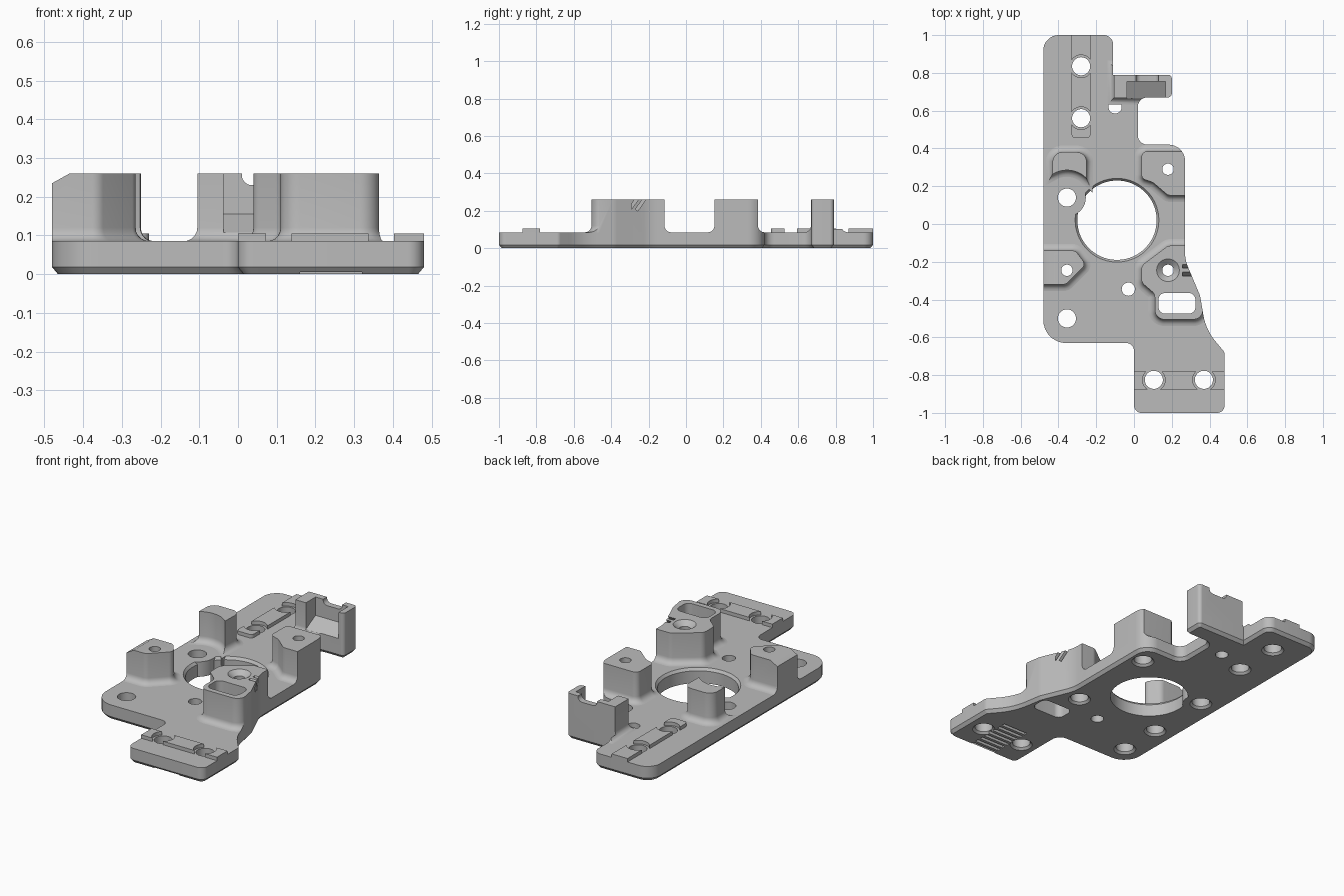
import bpy, bmesh, math
from mathutils import Vector, Matrix

cube = bpy.data.objects.get("Cube")
if cube:
    bpy.data.objects.remove(cube, do_unlink=True)

grey = bpy.data.materials.new("plain grey")
grey.use_nodes = True
GREY = (0.5, 0.5, 0.5, 1)
grey.diffuse_color = GREY
grey.node_tree.nodes["Principled BSDF"].inputs["Base Color"].default_value = GREY

TOP, HIGH, PAD, FILLET = 0.085, 0.26, 0.105, 0.035


def rounded(corners, steps=7):
    """Counter-clockwise outline from (x, y, radius) corners."""
    out = []
    for i, (x, y, r) in enumerate(corners):
        p = Vector((x, y))
        if r == 0:
            out.append(p)
            continue
        a = (Vector(corners[i - 1][:2]) - p).normalized()
        b = (Vector(corners[(i + 1) % len(corners)][:2]) - p).normalized()
        half = a.angle(b) / 2
        c = p + (a + b).normalized() * r / math.sin(half)
        s, e = [p + d * r / math.tan(half) - c for d in (a, b)]
        out += [c + s.lerp(e, k / steps).normalized() * r for k in range(steps + 1)]
    return out


def rect(x0, y0, x1, y1, r=0):
    return rounded([(x0, y0, r), (x1, y0, r), (x1, y1, r), (x0, y1, r)])


def circle(x, y, r, n=40):
    return [Vector((x + r * math.cos(k * math.tau / n), y + r * math.sin(k * math.tau / n))) for k in range(n)]


def offset(pts, d):
    out = []
    for i, p in enumerate(pts):
        e1 = (p - pts[i - 1]).normalized()
        e2 = (pts[(i + 1) % len(pts)] - p).normalized()
        n1, n2 = Vector((e1.y, -e1.x)), Vector((e2.y, -e2.x))
        out.append(p + (n1 + n2) * d / (1 + n1.dot(n2)))
    return out


def loft(name, rings, matrix=None):
    """Closed solid through (outline, z) rings."""
    bm = bmesh.new()
    add_loft(bm, rings)
    return finish(name, bm, matrix)


def add_loft(bm, rings):
    loops = [[bm.verts.new((p.x, p.y, z)) for p in pts] for pts, z in rings]
    n = len(loops[0])
    for lo, hi in zip(loops, loops[1:]):
        for i in range(n):
            bm.faces.new((lo[i], lo[(i + 1) % n], hi[(i + 1) % n], hi[i]))
    bm.faces.new(loops[0][::-1])
    bm.faces.new(loops[-1])


def finish(name, bm, matrix=None):
    if matrix:
        bm.transform(matrix)
    bmesh.ops.recalc_face_normals(bm, faces=bm.faces)
    me = bpy.data.meshes.new(name)
    bm.to_mesh(me)
    bm.free()
    me.materials.append(grey)
    ob = bpy.data.objects.new(name, me)
    bpy.context.collection.objects.link(ob)
    return ob


def box(name, size, matrix):
    bm = bmesh.new()
    bmesh.ops.create_cube(bm, size=1, matrix=Matrix.Diagonal((*size, 1)))
    return finish(name, bm, matrix)


def boolean(ob, tool, operation="DIFFERENCE"):
    mod = ob.modifiers.new("cut", "BOOLEAN")
    mod.object, mod.operation, mod.solver = tool, operation, "EXACT"
    bpy.context.view_layer.objects.active = ob
    bpy.ops.object.modifier_apply(modifier=mod.name)


# Plate with a chamfered underside
outline = rounded([
    (-0.48, -0.63, 0.12), (0, -0.63, 0.04), (0, -1, 0.04), (0.48, -1, 0.04),
    (0.48, -0.68, 0.03), (0.38, -0.56, 0.3), (0.35, -0.38, 0.1), (0.27, -0.19, 0.2),
    (0.27, 0.42, 0.085), (0.02, 0.42, 0.05), (0.02, 0.67, 0.05), (0.2, 0.67, 0.02),
    (0.2, 0.79, 0.02), (-0.11, 0.79, 0), (-0.11, 1, 0.05), (-0.48, 1, 0.08)])
plate = loft("base_plate", [(offset(outline, -0.015), 0), (outline, 0.018), (outline, TOP)])
envelope = loft("envelope_cutter", [(outline, -1), (outline, 1)])


def pillar(name, pts):
    """Raised block with a fillet at its foot, trimmed to the plate edge."""
    rings = [(offset(pts, FILLET), 0.04)]
    for k in range(6):
        a = k / 5 * math.pi / 2
        rings.append((offset(pts, FILLET * (1 - math.sin(a))), TOP + FILLET * (1 - math.cos(a))))
    ob = loft(name, rings + [(pts, HIGH)])
    boolean(ob, envelope, "INTERSECT")
    return ob


# Raised pillars
arc = [(-0.355 + 0.145 * math.cos(math.radians(a)), 0.14 + 0.145 * math.sin(math.radians(a)), 0)
       for a in range(122, 44, -7)]
saddle = pillar("saddle_pillar", rounded([(-0.25, 0.38, 0.05), (-0.43, 0.38, 0.05)] + arc))
back_left = pillar("back_left_pillar", rounded([
    (0.04, 0.385, 0.03), (0.04, 0.24, 0.03), (0.1, 0.22, 0.03), (0.18, 0.152, 0.03),
    (0.35, 0.152, 0), (0.35, 0.385, 0)][::1]))
right = pillar("right_pillar", rounded([
    (-0.55, -0.32, 0), (-0.36, -0.32, 0.04), (-0.255, -0.215, 0.03),
    (-0.31, -0.14, 0.04), (-0.55, -0.14, 0)]))
front_left = pillar("front_left_pillar", rounded([
    (0.11, -0.505, 0.05), (0.358, -0.505, 0.05), (0.38, -0.36, 0), (0.33, -0.115, 0),
    (0.18, -0.115, 0.04), (0.04, -0.22, 0.04), (0.04, -0.31, 0.04), (0.11, -0.37, 0.04)]))
bracket = pillar("back_bracket", rect(-0.105, 0.668, 0.25, 0.83))

# Through holes, slot and main bore
bm = bmesh.new()
big = [(0.06, -0.1), (0.06, 0), (0.048, 0.012), (0.048, 0.4)]
small = [(0.035, -0.1), (0.035, 0.4)]
stepped = [(0.06, -0.1), (0.06, 0), (0.048, 0.012), (0.048, 0.1), (0.03, 0.11), (0.03, 0.4)]
sunk = stepped[:-1] + [(0.03, 0.235), (0.06, 0.26), (0.06, 0.4)]
HOLES = [(-0.28, 0.835, big), (-0.28, 0.56, big), (-0.355, 0.14, big), (-0.355, -0.5, big),
         (0.105, -0.825, big), (0.37, -0.825, big), (-0.1, 0.62, small), (-0.03, -0.345, small),
         (0.18, 0.29, stepped), (-0.355, -0.245, stepped), (0.18, -0.245, sunk)]
for x, y, steps in HOLES:
    add_loft(bm, [(circle(x, y, r), z) for r, z in steps])
slot = rect(0.13, -0.475, 0.325, -0.365, 0.035)
add_loft(bm, [(slot, -0.1), (slot, 0.4)])
holes = finish("hole_cutter", bm)
bore = loft("bore_cutter", [(circle(-0.09, 0.02, r, 72), z) for r, z in
                            [(0.21, -0.1), (0.21, 0.07), (0.222, 0.0855), (0.222, 0.2)]])
lug = loft("lug_cutter", [(circle(-0.355, 0.14, 0.1), -1), (circle(-0.355, 0.14, 0.1), 1)])
boolean(bore, lug)
boolean(plate, bore)
for ob in (plate, back_left, right, front_left):
    boolean(ob, holes)

# Grip grooves under the front end
bm = bmesh.new()
for k in range(8):
    y = -0.99 + k * 0.037
    g = rect(0.16, y, 0.32, y + 0.02)
    add_loft(bm, [(g, -0.05), (g, 0.017)])
grooves = finish("groove_cutter", bm)
boolean(plate, grooves)

# Bracket pocket with sloping floor, and notch in its back wall
yz = Matrix(((0, 0, 1, 0), (1, 0, 0, 0), (0, 1, 0, 0), (0, 0, 0, 1)))
xz = Matrix(((1, 0, 0, 0), (0, 0, -1, 0), (0, 1, 0, 0), (0, 0, 0, 1)))
profile = rounded([(0.6, 0.073, 0), (0.755, 0.155, 0), (0.755, 0.4, 0), (0.6, 0.4, 0)])
pocket = loft("pocket_cutter", [(profile, -0.038), (profile, 0.168)], yz)
gap = rect(0.01, 0.23, 0.13, 0.4, 0.025)
notch = loft("notch_cutter", [(gap, -0.9), (gap, -0.7)], xz)
boolean(bracket, pocket)
boolean(bracket, notch)

# Sloped corner on the right pillar, slanted nicks on the front left pillar
slope = Matrix.Translation((-0.482, -0.23, 0.291)) @ Matrix.Rotation(math.radians(-29), 4, "Y")
chamfer = box("chamfer_cutter", (0.3, 0.4, 0.1), slope)
boolean(right, chamfer)
nicks = []
for y in (-0.235, -0.275):
    m = Matrix.Translation((0.285, y, 0.245)) @ Matrix.Rotation(math.radians(-35), 4, "X")
    nick = box("nick_cutter", (0.055, 0.016, 0.1), m)
    boolean(front_left, nick)
    nicks.append(nick)

# Thin raised strips interrupted around the screw holes
pads = []
for name, shape, centres in (
        ("back_strip", rounded([(-0.33, 0.455, 0.02), (-0.23, 0.455, 0.02), (-0.23, 1, 0), (-0.33, 1, 0)]),
         [(-0.28, 0.835), (-0.28, 0.56)]),
        ("front_strip", rect(0, -0.875, 0.48, -0.78), [(0.105, -0.825), (0.37, -0.825)])):
    pad = loft(name, [(shape, 0.08), (shape, PAD)])
    for x, y in centres:
        ring = loft("pad_cutter", [(circle(x, y, 0.06), 0), (circle(x, y, 0.06), 0.2)])
        boolean(pad, ring)
        nicks.append(ring)
    pads.append(pad)

# Remove helpers and smooth the curved sides
for helper in [envelope, holes, bore, lug, grooves, pocket, notch, chamfer] + nicks:
    bpy.data.objects.remove(helper, do_unlink=True)
for ob in [plate, saddle, back_left, right, front_left, bracket] + pads:
    bpy.ops.object.select_all(action="DESELECT")
    ob.select_set(True)
    bpy.context.view_layer.objects.active = ob
    bpy.ops.object.shade_smooth_by_angle(angle=math.radians(30))
